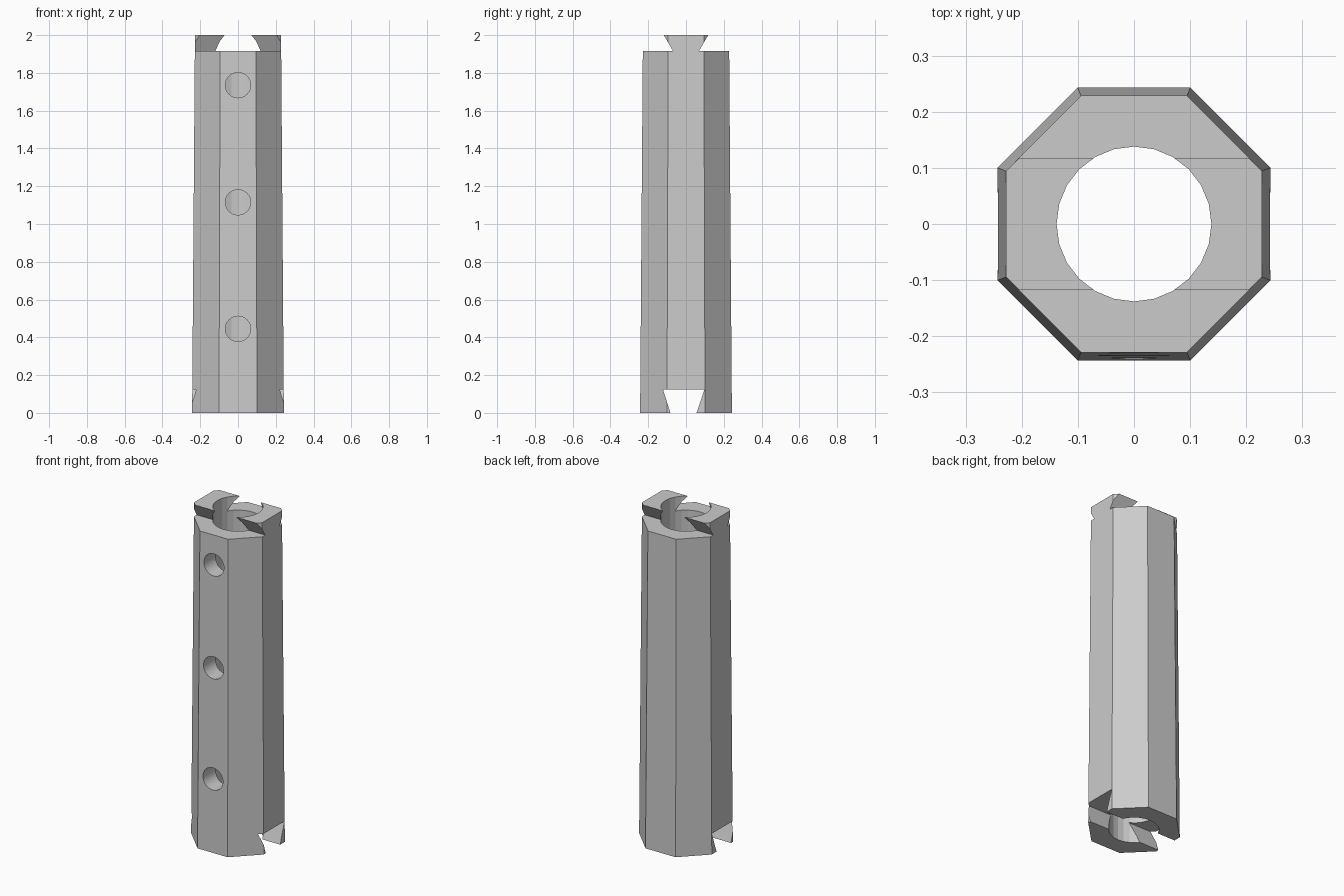
import bpy, bmesh, math

if "Cube" in bpy.data.objects:
    bpy.data.objects.remove(bpy.data.objects["Cube"])

grey = bpy.data.materials.new("plain grey")
grey.diffuse_color = (0.6, 0.6, 0.6, 1)
grey.use_nodes = True
grey.node_tree.nodes["Principled BSDF"].inputs["Base Color"].default_value = grey.diffuse_color


def loft(name, rings):
    """Closed solid through matching rings of points."""
    bm = bmesh.new()
    loops = [[bm.verts.new(p) for p in ring] for ring in rings]
    n = len(loops[0])
    for a, b in zip(loops, loops[1:]):
        for i in range(n):
            j = (i + 1) % n
            bm.faces.new((a[i], a[j], b[j], b[i]))
    bm.faces.new(loops[0][::-1])
    bm.faces.new(loops[-1])
    bmesh.ops.recalc_face_normals(bm, faces=bm.faces)
    mesh = bpy.data.meshes.new(name)
    bm.to_mesh(mesh)
    bm.free()
    mesh.materials.append(grey)
    ob = bpy.data.objects.new(name, mesh)
    bpy.context.collection.objects.link(ob)
    return ob


def octagon(apothem, z):
    r = apothem / math.cos(math.pi / 8)
    return [(r * math.cos(math.pi / 8 + i * math.pi / 4),
             r * math.sin(math.pi / 8 + i * math.pi / 4), z) for i in range(8)]


def bar(name, profile):
    """Prism along x from a (y, z) profile."""
    return loft(name, [[(x, y, z) for y, z in profile] for x in (-0.4, 0.4)])


def circle(r, n):
    return [(r * math.cos(2 * math.pi * i / n), r * math.sin(2 * math.pi * i / n))
            for i in range(n)]


# Tapered eight-sided column
column = loft("column", [octagon(0.243, 0), octagon(0.228, 2)])

# Round bore through the whole length
cutters = [loft("bore_cutter", [[(x, y, z) for x, y in circle(0.138, 24)]
                                for z in (-0.1, 2.1)])]

# Dovetail socket across the bottom
cutters.append(bar("socket_cutter", [(-0.076, -0.02), (0.049, -0.02),
                                     (0.098, 0.125), (-0.122, 0.125)]))

# Shoulders cut away beside the dovetail tongue on top
for side in (-1, 1):
    cutters.append(bar("shoulder_cutter", [(side * y, z) for y, z in (
        (0.068, 1.915), (0.4, 1.915), (0.4, 2.05), (0.147, 2.05))]))

# Three round holes in the front wall
for z in (0.445, 1.115, 1.735):
    cutters.append(loft("hole_cutter", [[(x, y, z + dz) for x, dz in circle(0.067, 32)]
                                        for y in (-0.4, -0.03)]))

for cutter in cutters:
    cutter.hide_render = True
    cutter.hide_viewport = False
    cutter.display_type = 'WIRE'
    mod = column.modifiers.new(cutter.name, 'BOOLEAN')
    mod.operation = 'DIFFERENCE'
    mod.solver = 'EXACT'
    mod.object = cutter

# Apply the cuts, then drop the helpers
bpy.context.view_layer.objects.active = column
column.select_set(True)
for mod in list(column.modifiers):
    bpy.ops.object.modifier_apply(modifier=mod.name)
for cutter in cutters:
    bpy.data.objects.remove(cutter)
bpy.ops.object.shade_smooth_by_angle(angle=math.radians(10))
